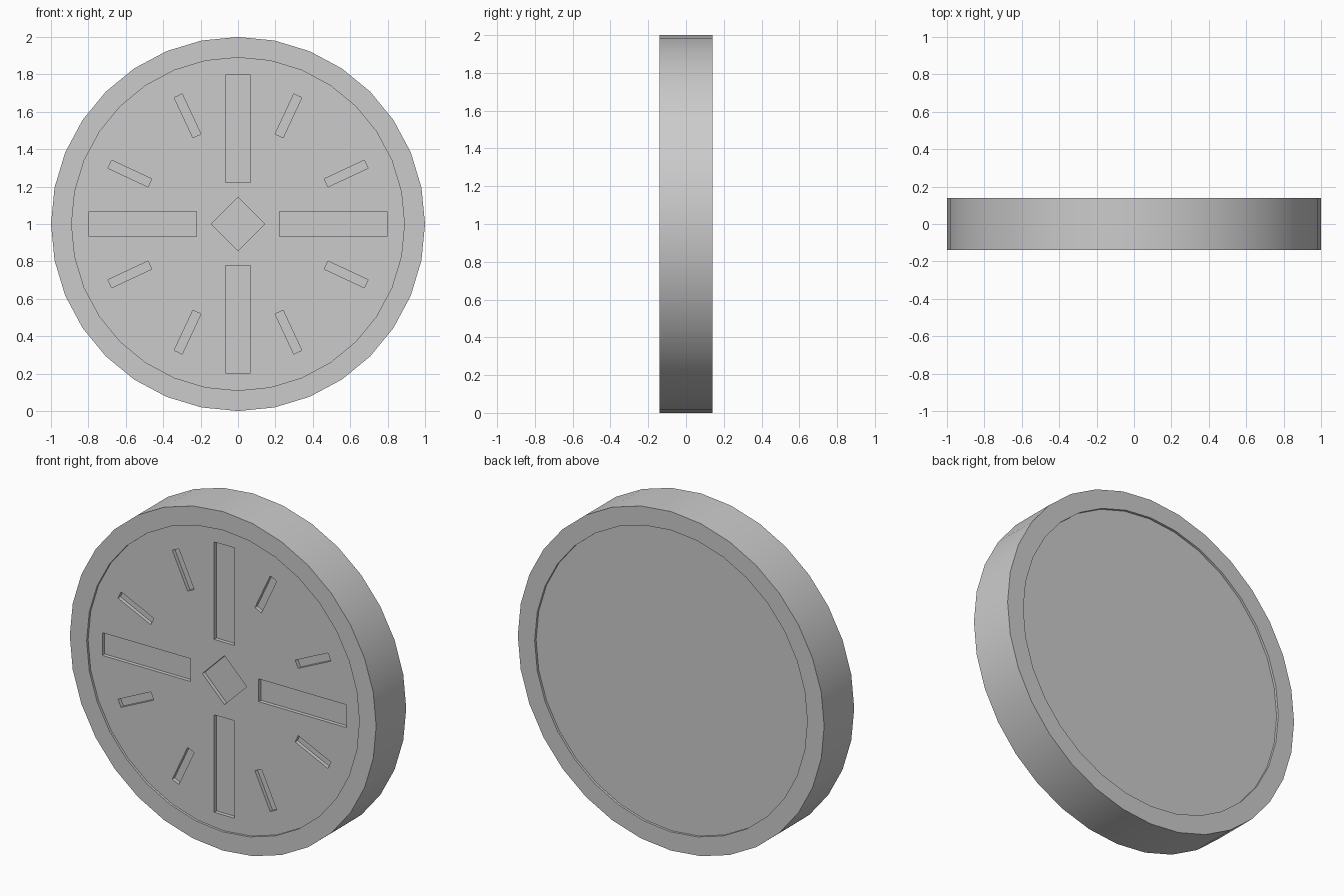
import bpy, bmesh, math
from mathutils import Matrix, Vector

if "Cube" in bpy.data.objects:
    bpy.data.objects.remove(bpy.data.objects["Cube"])

SIDES = 32
CZ = 1.0             # height of the wheel centre
R_OUT, R_IN = 1.0, 0.89
RIM_Y = 0.14         # half thickness of the rim
DISC_Y = 0.126       # half thickness of the recessed disc
CUT = 0.022          # depth of the engraved pattern


def make_object(name, bm):
    bmesh.ops.recalc_face_normals(bm, faces=bm.faces)
    mesh = bpy.data.meshes.new(name)
    bm.to_mesh(mesh)
    bm.free()
    obj = bpy.data.objects.new(name, mesh)
    bpy.context.collection.objects.link(obj)
    return obj


def smooth(obj):
    bpy.ops.object.select_all(action='DESELECT')
    obj.select_set(True)
    bpy.context.view_layer.objects.active = obj
    bpy.ops.object.shade_smooth_by_angle(angle=math.radians(30))


# Rim: rectangular profile swept round the y axis
bm = bmesh.new()
rings = []
for r, y in ((R_OUT, -RIM_Y), (R_OUT, RIM_Y), (R_IN, RIM_Y), (R_IN, -RIM_Y)):
    rings.append([bm.verts.new((r * math.sin(2 * math.pi * i / SIDES), y,
                                CZ + r * math.cos(2 * math.pi * i / SIDES)))
                  for i in range(SIDES)])
for k in range(4):
    a, b = rings[k], rings[(k + 1) % 4]
    for i in range(SIDES):
        j = (i + 1) % SIDES
        bm.faces.new((a[i], a[j], b[j], b[i]))
rim = make_object("rim", bm)
smooth(rim)

# Disc: plain plate filling the rim, slightly recessed on both sides
bm = bmesh.new()
bmesh.ops.create_cone(bm, cap_ends=True, segments=SIDES, radius1=R_IN, radius2=R_IN,
                      depth=2 * DISC_Y,
                      matrix=Matrix.Translation((0, 0, CZ)) @ Matrix.Rotation(math.pi / 2, 4, 'X'))
disc = make_object("disc", bm)

# Pattern cutter: bars, short ticks and a centre diamond
cut_bm = bmesh.new()


def add_slot(angle_deg, radius, width, length):
    m = (Matrix.Translation((0, -DISC_Y, CZ))
         @ Matrix.Rotation(math.radians(angle_deg), 4, 'Y')
         @ Matrix.Translation((0, 0, radius))
         @ Matrix.Diagonal(Vector((width, 2 * CUT, length, 1))))
    bmesh.ops.create_cube(cut_bm, size=1, matrix=m)


for quarter in range(0, 360, 90):
    add_slot(quarter, 0.51, 0.134, 0.575)
    add_slot(quarter + 25, 0.638, 0.047, 0.236)
    add_slot(quarter - 25, 0.638, 0.047, 0.236)
add_slot(45, 0, 0.204, 0.204)
cutter = make_object("pattern_cutter", cut_bm)
cutter.hide_render = True

# Engrave the front of the disc
mod = disc.modifiers.new("engrave", 'BOOLEAN')
mod.operation = 'DIFFERENCE'
mod.solver = 'EXACT'
mod.object = cutter
bpy.context.view_layer.objects.active = disc
bpy.ops.object.modifier_apply(modifier=mod.name)
bpy.data.objects.remove(cutter, do_unlink=True)
smooth(disc)
